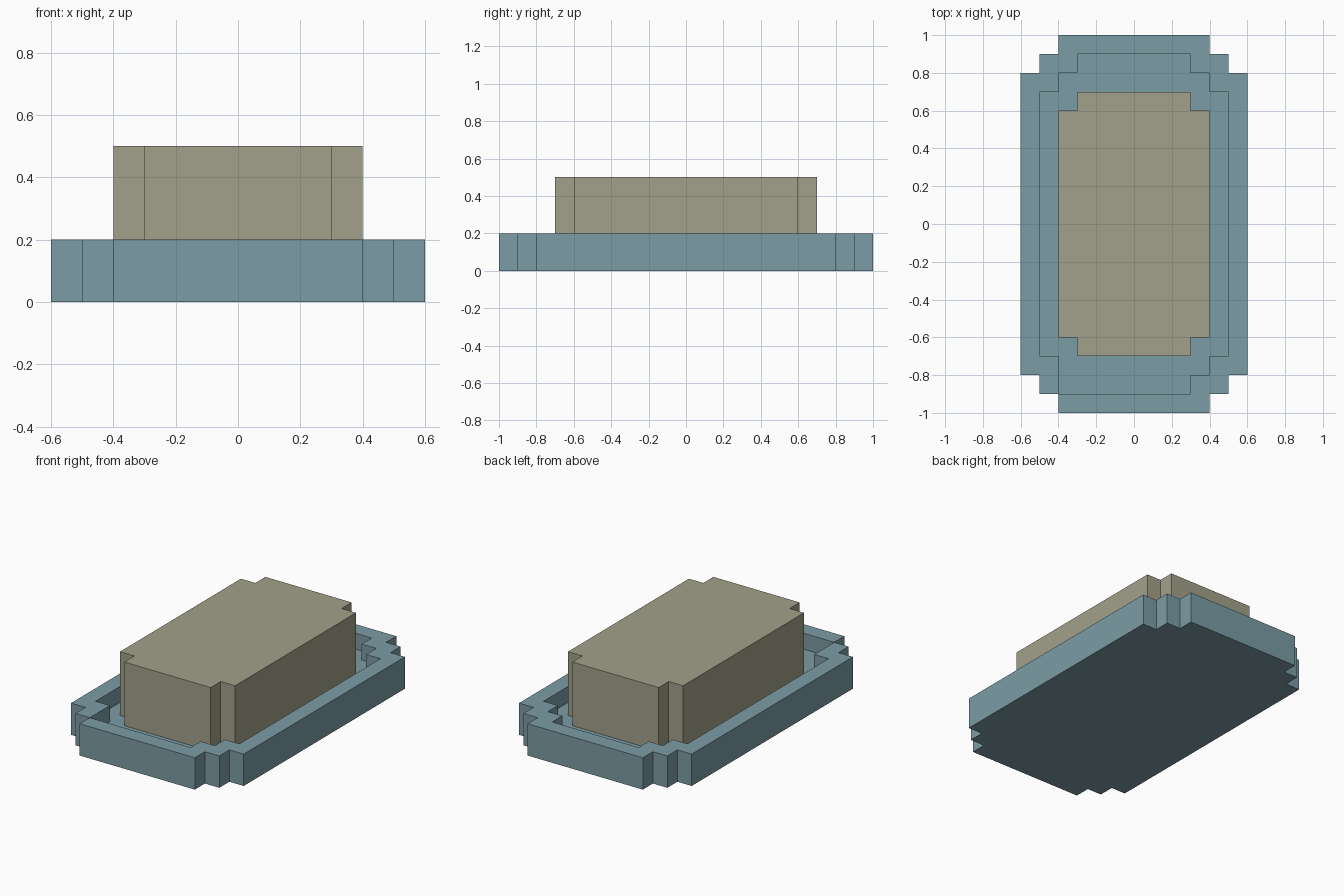
import bpy, bmesh, math

if "Cube" in bpy.data.objects:
    bpy.data.objects.remove(bpy.data.objects["Cube"])


def material(name, color):
    m = bpy.data.materials.new(name)
    m.diffuse_color = (*color, 1)
    m.use_nodes = True
    m.node_tree.nodes["Principled BSDF"].inputs["Base Color"].default_value = m.diffuse_color
    return m


blue = material("grey blue", (0.202, 0.332, 0.381))
tan = material("dull tan", (0.361, 0.352, 0.254))


def stepped(x, y, hx, hy, steps):
    """Is the point inside a rectangle whose corners are cut in 0.1 steps?"""
    i = math.floor((hx - abs(x)) / 0.1)
    j = math.floor((hy - abs(y)) / 0.1)
    return i >= 0 and j >= 0 and i + j >= steps


def terraced(name, half_xs, half_ys, base, height, mat):
    """Solid made of grid cells, each rising from base to height(x, y)."""
    xs = [-v for v in reversed(half_xs)] + half_xs
    ys = [-v for v in reversed(half_ys)] + half_ys
    nx, ny = len(xs) - 1, len(ys) - 1

    def top(i, j):
        if 0 <= i < nx and 0 <= j < ny:
            return height((xs[i] + xs[i + 1]) / 2, (ys[j] + ys[j + 1]) / 2)
        return base

    bm = bmesh.new()

    def face(points):
        bm.faces.new([bm.verts.new(p) for p in points])

    for i in range(nx):
        for j in range(ny):
            z = top(i, j)
            if z <= base:
                continue
            c = [(xs[i], ys[j]), (xs[i + 1], ys[j]),
                 (xs[i + 1], ys[j + 1]), (xs[i], ys[j + 1])]
            face([(*p, z) for p in c])
            face([(*p, base) for p in reversed(c)])
            # walls only where the neighbour is lower
            for k, (di, dj) in enumerate([(0, -1), (1, 0), (0, 1), (-1, 0)]):
                low = top(i + di, j + dj)
                if low < z:
                    p, q = c[k], c[(k + 1) % 4]
                    face([(*p, low), (*q, low), (*q, z), (*p, z)])
    bmesh.ops.remove_doubles(bm, verts=bm.verts, dist=1e-4)
    me = bpy.data.meshes.new(name)
    bm.to_mesh(me)
    bm.free()
    me.materials.append(mat)
    ob = bpy.data.objects.new(name, me)
    bpy.context.collection.objects.link(ob)
    return ob


# Tray: raised rim around a sunken floor, with one extra notch at front left
def tray_height(x, y):
    if not stepped(x, y, 0.6, 1.0, 2):
        return 0.0
    notch = -0.4 < x < -0.3 and -0.9 < y < -0.8
    if notch or stepped(x, y, 0.5, 0.9, 2):
        return 0.1
    return 0.2


terraced("tray", [0.3, 0.4, 0.5, 0.6], [0.7, 0.8, 0.9, 1.0], 0.0, tray_height, blue)

# Block standing on the tray floor
terraced("block", [0.3, 0.4], [0.6, 0.7], 0.1,
         lambda x, y: 0.5 if stepped(x, y, 0.4, 0.7, 1) else 0.1, tan)
